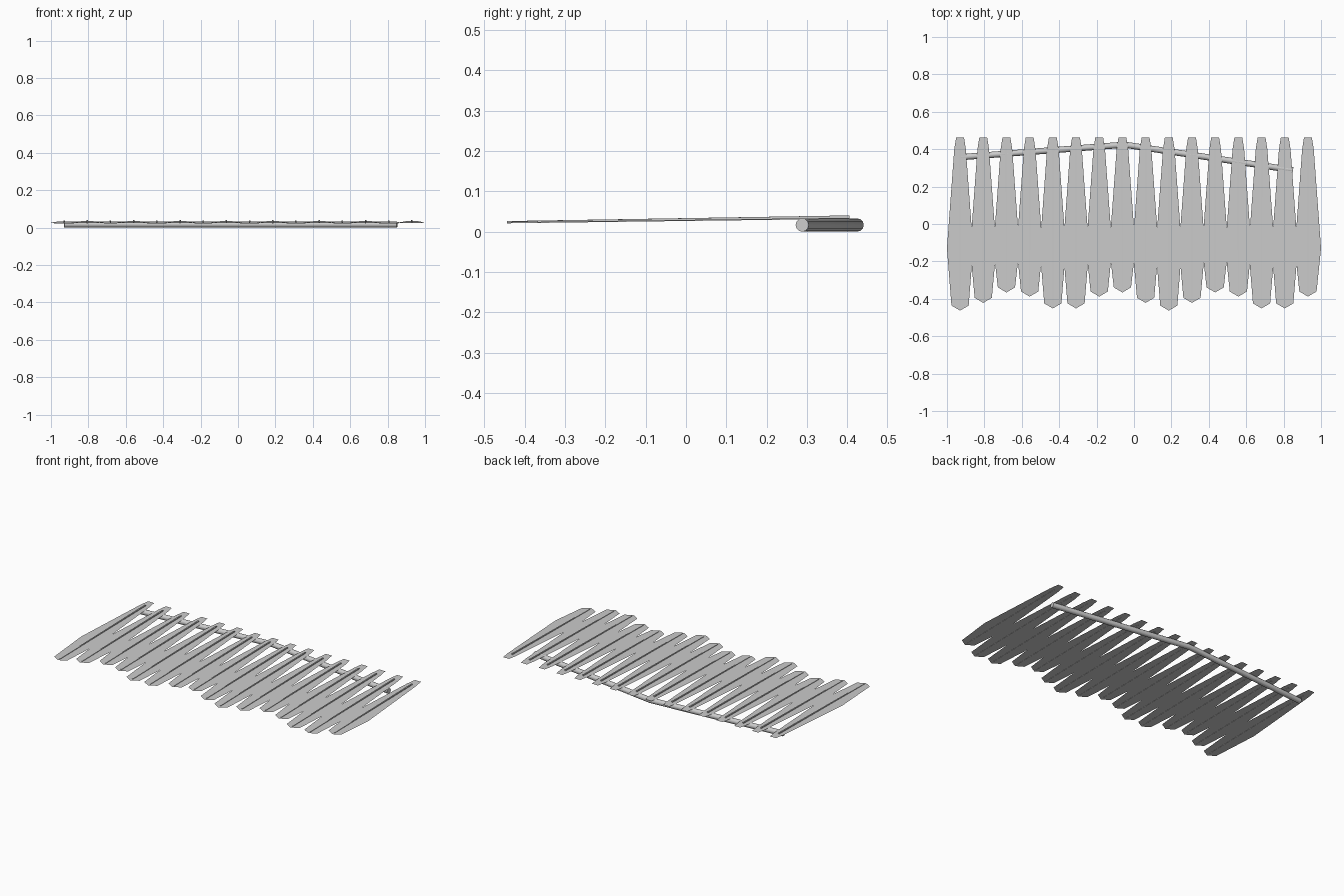
import bpy, bmesh, math
from mathutils import Vector

if "Cube" in bpy.data.objects:
    bpy.data.objects.remove(bpy.data.objects["Cube"])

COUNT = 16


def add_object(name, bm):
    me = bpy.data.meshes.new(name)
    bm.to_mesh(me)
    bm.free()
    ob = bpy.data.objects.new(name, me)
    bpy.context.collection.objects.link(ob)
    return ob


def leaf_z(y, i):
    # gentle slope, neighbouring leaves layered slightly apart
    return 0.0275 + 0.013 * y + 0.0015 * (i % 2)


for i in range(COUNT):
    x = -0.93 + 1.86 * i / (COUNT - 1)
    tip = -0.413 - 0.05 * math.cos(i * math.radians(80))

    # flat leaf blade with a blunt upper end and pointed lower tip
    half = [(0.021, 0.463), (0.031, 0.40), (0.07, -0.13), (0.046, tip + 0.027)]
    outline = [(-w, y) for w, y in half] + [(0, tip)] + [(w, y) for w, y in reversed(half)]
    bm = bmesh.new()
    bm.faces.new([bm.verts.new((x + w, y, leaf_z(y, i))) for w, y in outline])
    add_object(f"leaf_{i + 1}", bm)

    # slim raised midrib
    bm = bmesh.new()
    rings = []
    for y, w, h in ((tip + 0.02, 0.003, 0.003), (0.405, 0.004, 0.006)):
        z = leaf_z(y, i)
        rings.append([bm.verts.new((x + a * w, y, z + b))
                      for a, b in ((-1, -0.001), (1, -0.001), (1, h), (-1, h))])
    for k in range(4):
        n = (k + 1) % 4
        bm.faces.new((rings[0][k], rings[0][n], rings[1][n], rings[1][k]))
    bm.faces.new(rings[0][::-1])
    bm.faces.new(rings[1])
    bmesh.ops.recalc_face_normals(bm, faces=bm.faces)
    add_object(f"midrib_{i + 1}", bm)

# bent support pole under the upper ends
R, SIDES = 0.0165, 12
path = [Vector((-0.93, 0.357, R)), Vector((-0.05, 0.424, R)), Vector((0.85, 0.288, R))]
bm = bmesh.new()
rings = []
for k, p in enumerate(path):
    d = (path[min(k + 1, 2)] - path[max(k - 1, 0)]).normalized()
    side = Vector((-d.y, d.x, 0))
    rings.append([bm.verts.new(p + R * (side * math.cos(a) + Vector((0, 0, math.sin(a)))))
                  for a in (2 * math.pi * s / SIDES for s in range(SIDES))])
for a, b in zip(rings, rings[1:]):
    for s in range(SIDES):
        t = (s + 1) % SIDES
        bm.faces.new((a[s], a[t], b[t], b[s]))
bm.faces.new(rings[0])
bm.faces.new(rings[-1])
bmesh.ops.recalc_face_normals(bm, faces=bm.faces)
pole = add_object("support_pole", bm)
bpy.context.view_layer.objects.active = pole
pole.select_set(True)
bpy.ops.object.shade_smooth_by_angle(angle=math.radians(40))
